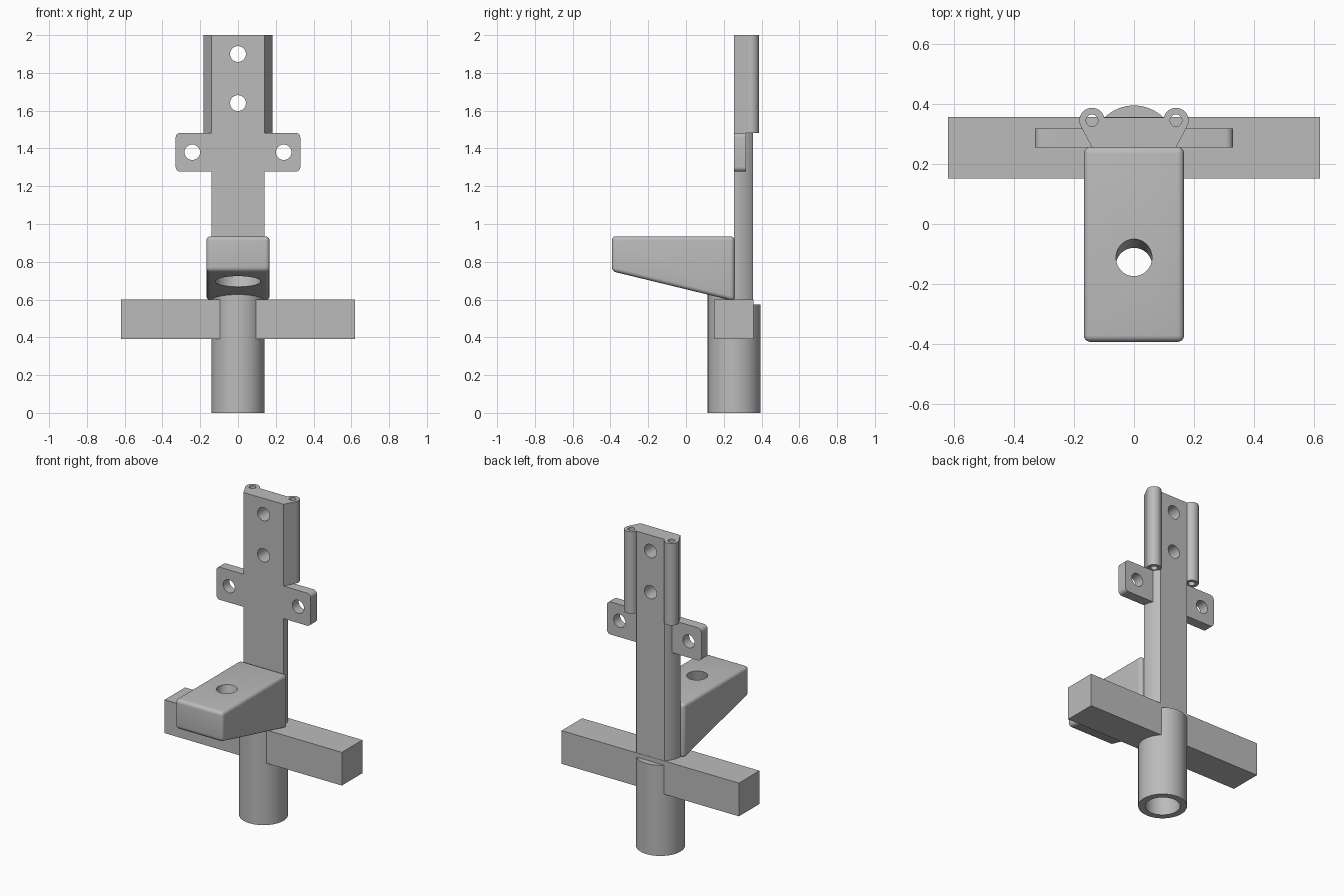
import bpy, bmesh, math
from mathutils import Vector

cube = bpy.data.objects.get("Cube")
if cube:
    bpy.data.objects.remove(cube, do_unlink=True)

grey = bpy.data.materials.new("plain grey")
grey.use_nodes = True
COL = (0.5, 0.5, 0.5, 1.0)
grey.diffuse_color = COL
grey.node_tree.nodes["Principled BSDF"].inputs["Base Color"].default_value = COL

TY, TR, BACK = 0.255, 0.14, 0.355   # tube centre, tube radius, flat back plane


def activate(ob):
    bpy.ops.object.select_all(action='DESELECT')
    ob.select_set(True)
    bpy.context.view_layer.objects.active = ob


def prism(name, pts, lo, hi, axis):
    """Extrude a 2D profile along an axis ('X': yz, 'Y': xz, 'Z': xy)."""
    put = {'X': lambda a, b, c: (c, a, b),
           'Y': lambda a, b, c: (a, c, b),
           'Z': lambda a, b, c: (a, b, c)}[axis]
    bm = bmesh.new()
    low = [bm.verts.new(put(a, b, lo)) for a, b in pts]
    high = [bm.verts.new(put(a, b, hi)) for a, b in pts]
    bm.faces.new(low)
    bm.faces.new(high)
    n = len(pts)
    for i in range(n):
        j = (i + 1) % n
        bm.faces.new((low[i], low[j], high[j], high[i]))
    bmesh.ops.recalc_face_normals(bm, faces=bm.faces)
    me = bpy.data.meshes.new(name)
    bm.to_mesh(me)
    bm.free()
    me.materials.append(grey)
    ob = bpy.data.objects.new(name, me)
    bpy.context.collection.objects.link(ob)
    return ob


def arc(cx, cy, r, a0, a1, n):
    return [(cx + r * math.cos(math.radians(a0 + (a1 - a0) * i / n)),
             cy + r * math.sin(math.radians(a0 + (a1 - a0) * i / n)))
            for i in range(n + 1)]


def circle(cx, cy, r, n=48):
    return arc(cx, cy, r, 0, 360, n)[:-1]


def cut(ob, cutter):
    """Subtract a cutter and discard it."""
    cutter.hide_render = True
    mod = ob.modifiers.new("cut", 'BOOLEAN')
    mod.operation = 'DIFFERENCE'
    mod.solver = 'EXACT'
    mod.object = cutter
    activate(ob)
    bpy.ops.object.modifier_apply(modifier=mod.name)
    bpy.data.objects.remove(cutter, do_unlink=True)


def box(x0, x1, y0, y1):
    return [(x0, y0), (x1, y0), (x1, y1), (x0, y1)]


parts = []

# Socket tube and crossbar, both opened by the bore
tube = prism("socket_tube", circle(0, TY, TR, 64), 0, 0.573, 'Z')
bar = prism("crossbar", box(0.152, BACK + 0.002, 0.39, 0.6), -0.62, 0.62, 'X')
for ob in (tube, bar):
    cut(ob, prism("bore_cutter", circle(0, TY, 0.1), -0.1, 0.55, 'Z'))
    parts.append(ob)

# Neck between tube and bracket, flattened at the back
flat = math.degrees(math.asin((BACK - TY) / TR))
parts.append(prism("tube_neck", arc(0, TY, TR, 180 - flat, 360 + flat, 48), 0.56, 0.635, 'Z'))

# Upright post: a half round with a flat back
post = prism("upright_post",
             arc(0, TY, TR, 0, flat, 12) + arc(0, TY, TR, 180 - flat, 180, 12),
             0.56, 2.0, 'Z')
for z in (1.64, 1.9):
    cut(post, prism("post_hole_cutter", circle(0, z, 0.042), 0, 0.6, 'Y'))
parts.append(post)

# Side ear tubes at the top of the post
for side, s in (("left", 1), ("right", -1)):
    outline = [(0.1, TY), (0.14, TY)] + arc(0.14, 0.345, 0.042, -28, 205, 28)
    ear = prism(side + "_ear_tube", [(s * x, y) for x, y in outline], 1.483, 2.0, 'Z')
    cut(ear, prism("ear_hole_cutter", circle(s * 0.14, 0.345, 0.02, 32), 1.4, 2.1, 'Z'))
    parts.append(ear)

# Mounting plate with rounded corners and two holes
w, lo, hi, r = 0.33, 1.277, 1.483, 0.025
plate = prism("mounting_plate",
              arc(w - r, hi - r, r, 0, 90, 6) + arc(-w + r, hi - r, r, 90, 180, 6) +
              arc(-w + r, lo + r, r, 180, 270, 6) + arc(w - r, lo + r, r, 270, 360, 6),
              TY, 0.318, 'Y')
for x in (-0.242, 0.242):
    cut(plate, prism("plate_hole_cutter", circle(x, 1.38, 0.041), 0, 0.6, 'Y'))
parts.append(plate)

# Wedge bracket with rounded edges
bracket = prism("wedge_bracket",
                [(-0.393, 0.935), (0.257, 0.935), (0.257, 0.592), (-0.393, 0.75)],
                -0.167, 0.167, 'X')
bev = bracket.modifiers.new("round", 'BEVEL')
bev.width = 0.022
bev.segments = 5
activate(bracket)
bpy.ops.object.modifier_apply(modifier=bev.name)

# Tilted hole, square to the sloping underside, with a wide counterbore
tilt = Vector((0, 0.158, 0.65)).normalized()
top = Vector((0, -0.112, 0.935))
for radius, start, end in ((0.06, -0.4, 0.1), (0.12, -0.4, -0.11)):
    cutter = prism("bracket_hole_cutter", circle(0, 0, radius), start, end, 'Z')
    cutter.rotation_euler = tilt.to_track_quat('Z', 'Y').to_euler()
    cutter.location = top
    bpy.context.view_layer.update()
    cut(bracket, cutter)
parts.append(bracket)

# Smooth the round surfaces, keep the edges sharp
for ob in parts:
    activate(ob)
    bpy.ops.object.shade_smooth_by_angle(angle=math.radians(30))
